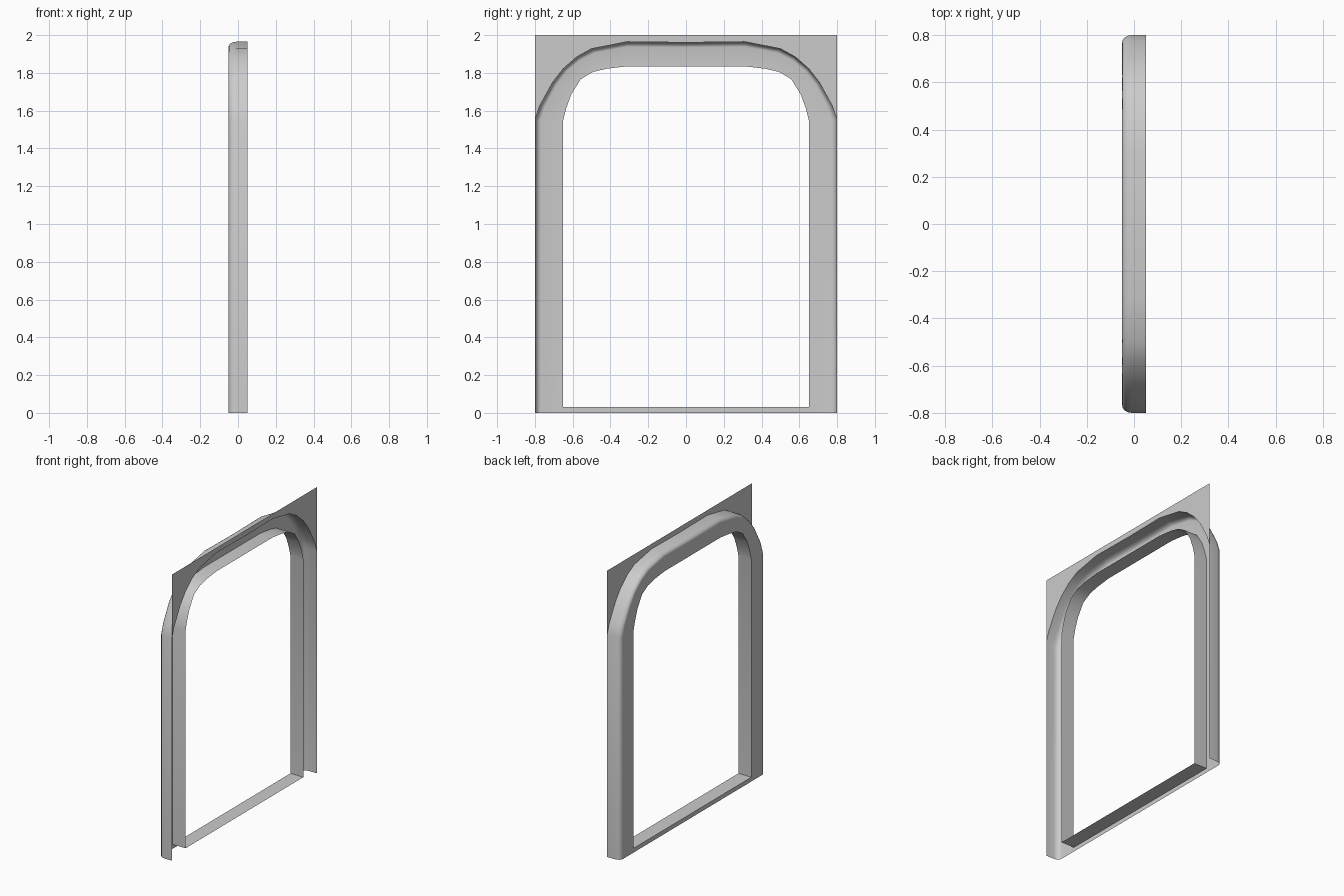
import bpy

if "Cube" in bpy.data.objects:
    bpy.data.objects.remove(bpy.data.objects["Cube"])

X_FACE, X_REAR, TOP, SILL = -0.05, 0.05, 2.0, 0.03

# half outlines (y, z) from the foot of the jamb to the middle of the arch
OUTER = [(0.8, 0), (0.8, SILL), (0.8, 1.55), (0.775, 1.625), (0.706, 1.75),
         (0.65, 1.822), (0.578, 1.885), (0.5, 1.928), (0.31, 1.965), (0, 1.961)]
INNER = [(0.65, 0), (0.65, SILL), (0.65, 1.55), (0.635, 1.61), (0.608, 1.685),
         (0.557, 1.767), (0.493, 1.805), (0.42, 1.822), (0.31, 1.835), (0, 1.835)]
# rolled outer edge: (x, fraction of the way from outer to inner outline)
ROLL = [(X_REAR, 0), (-0.01, 0), (-0.027, 0.02), (-0.04, 0.07),
        (-0.048, 0.14), (X_FACE, 0.21)]


def full(half):
    """Mirror a half outline across y = 0."""
    return half + [(-y, z) for y, z in reversed(half[:-1])]


def at_x(x, outline):
    return [(x, y, z) for y, z in outline]


def loft(name, rows, closed=False):
    """Skin a sheet over rows of equally many points."""
    n = len(rows[0])
    verts = [p for row in rows for p in row]
    faces = []
    for r in range(len(rows) - 1):
        for i in range(n if closed else n - 1):
            j = (i + 1) % n
            faces.append((r * n + i, r * n + j, (r + 1) * n + j, (r + 1) * n + i))
    mesh = bpy.data.meshes.new(name)
    mesh.from_pydata(verts, [], faces)
    mesh.update()
    obj = bpy.data.objects.new(name, mesh)
    bpy.context.collection.objects.link(obj)
    bpy.context.view_layer.objects.active = obj
    bpy.ops.object.select_all(action='DESELECT')
    obj.select_set(True)
    bpy.ops.object.shade_smooth_by_angle(angle=0.6)
    return obj


outer, inner = full(OUTER), full(INNER)

# outer casing: side wall, rolled edge and flat face
rows = []
for x, t in ROLL + [(X_FACE, 1)]:
    rows.append([(x, a + (c - a) * t, b + (d - b) * t)
                 for (a, b), (c, d) in zip(outer, inner)])
loft("frame_casing", rows)

# inner lining: jambs, arch and sill as one closed band
opening = inner[1:-1]
loft("opening_lining", [at_x(X_FACE, opening), at_x(X_REAR, opening)], closed=True)

# narrow front strip under the sill
loft("sill_front", [[(X_FACE, -0.65, z), (X_FACE, 0.65, z)] for z in (0, SILL)])

# flat plate filling the corners above the arch
arch = outer[2:-2]
loft("corner_plate", [at_x(X_REAR, arch), [(X_REAR, y, TOP) for y, z in arch]])
